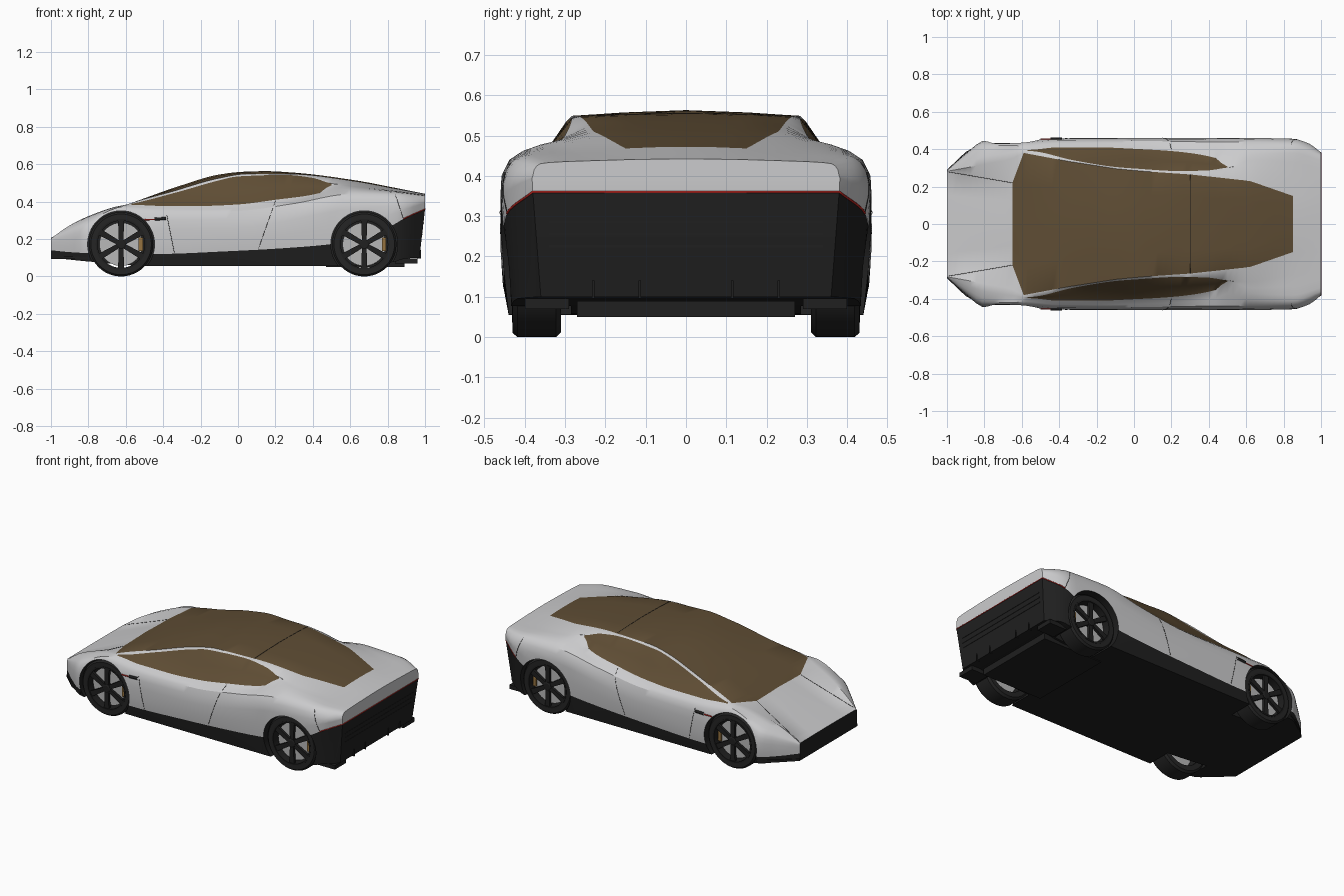
import bpy, bmesh, math
from mathutils import Matrix, Vector

if "Cube" in bpy.data.objects:
    bpy.data.objects.remove(bpy.data.objects["Cube"])


def mat(name, r, g, b):
    m = bpy.data.materials.new(name)
    m.diffuse_color = (r, g, b, 1)
    m.use_nodes = True
    m.node_tree.nodes["Principled BSDF"].inputs["Base Color"].default_value = m.diffuse_color
    return m


SILVER = mat("silver paint", .60, .60, .61)
GLASS = mat("bronze glass", .115, .075, .035)
BLACK = mat("black trim", .014, .014, .014)
RUBBER = mat("tyre rubber", .018, .018, .018)
DISC = mat("brake disc grey", .48, .48, .48)
RED = mat("lamp red", .50, .02, .015)
BRONZE = mat("caliper bronze", .30, .17, .05)

# Lengthwise body lines: (x, y, z) of half the car, roof centre to floor edge
CENTRE = [(-1, 0, .207), (-.8, 0, .295), (-.65, 0, .36), (-.5, 0, .418), (-.3, 0, .488), (-.1, 0, .545),
          (.03, 0, .56), (.15, 0, .563), (.3, 0, .555), (.62, 0, .515), (.85, 0, .472), (1, 0, .442)]
SCREEN = [(-1, .28, .205), (-.8, .246, .29), (-.65, .22, .355), (-.59, .38, .386), (-.35, .335, .455),
          (-.1, .296, .526), (.05, .282, .549), (.3, .265, .547), (.62, .23, .51), (.85, .15, .468), (1, .15, .44)]
WIN_TOP = [(-1, .282, .203), (-.9, .30, .273), (-.8, .32, .322), (-.65, .35, .374), (-.57, .391, .388),
           (-.32, .34, .452), (-.1, .305, .514), (0, .297, .535), (.25, .283, .543), (.4, .287, .527),
           (.5, .302, .497), (.62, .31, .486), (.85, .27, .458), (1, .25, .437)]
WIN_LOW = [(-1, .284, .199), (-.9, .345, .257), (-.8, .395, .306), (-.65, .405, .366), (-.57, .396, .383),
           (-.4, .41, .377), (-.2, .41, .377), (0, .402, .385), (.2, .39, .41), (.43, .355, .444),
           (.5, .307, .488), (.62, .37, .474), (.85, .38, .453), (1, .34, .433)]
SHOULDER = [(-1, .285, .193), (-.9, .365, .24), (-.8, .43, .28), (-.62, .432, .357), (-.4, .448, .34),
            (0, .445, .35), (.3, .44, .39), (.6, .438, .44), (.85, .43, .437), (1, .37, .425)]
FLANK = [(-1, .286, .178), (-.9, .375, .2), (-.8, .445, .22), (-.4, .458, .25), (0, .46, .26),
         (.6, .46, .36), (.85, .455, .38), (.94, .428, .39), (1, .38, .40)]
SILL = [(-1, .287, .14), (-.9, .375, .13), (-.8, .44, .125), (-.45, .452, .12), (-.05, .453, .135),
        (.3, .453, .155), (.55, .453, .18), (.82, .453, .27), (.88, .445, .305), (1, .38, .36)]
FLOOR = [(-1, .287, .10), (-.9, .37, .09), (-.8, .43, .08), (-.45, .44, .055), (.5, .44, .055),
         (.82, .435, .075), (.9, .42, .095), (1, .36, .10)]


def interp(row, x, k, linear=False):
    """Overshoot-free cubic through the points of one body line."""
    n = len(row)
    i = next((j for j in range(n - 1) if x <= row[j + 1][0] + 1e-9), n - 2)
    sec = [(row[j + 1][k] - row[j][k]) / (row[j + 1][0] - row[j][0]) for j in range(n - 1)]

    def tangent(j):
        if j in (0, n - 1):
            return sec[min(j, n - 2)]
        a, b = sec[j - 1], sec[j]
        return 0 if a * b <= 0 else 2 * a * b / (a + b)
    h = row[i + 1][0] - row[i][0]
    t = (x - row[i][0]) / h
    a, b = row[i][k], row[i + 1][k]
    if linear:
        return a + (b - a) * t
    return (a * (1 + 2 * t) * (1 - t) ** 2 + h * tangent(i) * t * (1 - t) ** 2
            + b * t * t * (3 - 2 * t) + h * tangent(i + 1) * t * t * (t - 1))


def section(x):
    """Half cross-section; the sill line is point 11, screen edge is point 2."""
    r = [Vector((x, interp(w, x, 1, w is SCREEN), interp(w, x, 2)))
         for w in (CENTRE, SCREEN, WIN_TOP, WIN_LOW, SHOULDER, FLANK, SILL, FLOOR)]
    flip = Vector((x, -r[1].y, r[1].z))

    def mid(a, b, c, d):
        return (9 * b + 9 * c - a - d) / 16
    pts = [r[0], mid(flip, r[0], r[1], r[2]), r[1], r[2], mid(*r[1:5]), r[3], mid(*r[2:6]), r[4],
           mid(*r[3:7]), r[5], mid(*r[4:8]), r[6], r[7], Vector((x, 0, r[7].z))]
    lean = max(0, (x - .85) / .15)
    for p in pts:
        p.x -= max(0, .36 - p.z) * .115 * lean
    return pts


def finish(name, bm, mats, smooth=True):
    bmesh.ops.recalc_face_normals(bm, faces=bm.faces)
    me = bpy.data.meshes.new(name)
    bm.to_mesh(me)
    bm.free()
    ob = bpy.data.objects.new(name, me)
    bpy.context.collection.objects.link(ob)
    for m in mats:
        me.materials.append(m)
    if smooth:
        shade(ob)
    return ob


def shade(ob):
    bpy.ops.object.select_all(action='DESELECT')
    ob.select_set(True)
    bpy.context.view_layer.objects.active = ob
    bpy.ops.object.shade_smooth_by_angle(angle=math.radians(32))


def box(name, centre, size, m):
    bm = bmesh.new()
    bmesh.ops.create_cube(bm, size=1, matrix=Matrix.Translation(centre) @ Matrix.Diagonal((*size, 1)))
    return finish(name, bm, [m], False)


def lathe(bm, profile, x, z, n=48, closed=True, index=0):
    """Revolve (radius, y) points around a wheel axle."""
    rings = [[bm.verts.new((x + r * math.cos(a), y, z + r * math.sin(a)))
              for a in (2 * math.pi * i / n for i in range(n))] for r, y in profile]
    pairs = list(zip(rings, rings[1:] + rings[:1])) if closed else list(zip(rings, rings[1:]))
    for p, q in pairs:
        for i in range(n):
            bm.faces.new((p[i], p[(i + 1) % n], q[(i + 1) % n], q[i])).material_index = index
    if not closed:
        for ring in (rings[0], rings[-1]):
            bm.faces.new(ring).material_index = index


def tube(name, paths, radius, m):
    cu = bpy.data.curves.new(name, 'CURVE')
    cu.dimensions, cu.bevel_depth, cu.bevel_resolution = '3D', radius, 1
    for path in paths:
        sp = cu.splines.new('POLY')
        sp.points.add(len(path) - 1)
        for p, co in zip(sp.points, path):
            p.co = (*co, 1)
    cu.materials.append(m)
    ob = bpy.data.objects.new(name, cu)
    bpy.context.collection.objects.link(ob)
    bpy.ops.object.select_all(action='DESELECT')
    ob.select_set(True)
    bpy.context.view_layer.objects.active = ob
    bpy.ops.object.convert(target='MESH')


def both(path):
    return [path, [Vector((p.x, -p.y, p.z)) for p in path]]


# Body shell
keys = [-.65, -.59, -.57, .5, .85]
grid = [-1 + i / 32 for i in range(65)]
xs = sorted(keys + [g for g in grid if all(abs(g - k) > .011 for k in keys)])
bm = bmesh.new()
rings = []
for x in xs:
    half = section(x)
    rings.append([bm.verts.new(p) for p in half + [Vector((p.x, -p.y, p.z)) for p in half[-2:0:-1]]])
N = len(rings[0])
for x0, x1, a, b in zip(xs, xs[1:], rings, rings[1:]):
    xm = (x0 + x1) / 2
    for i in range(N):
        f = bm.faces.new((a[i], a[(i + 1) % N], b[(i + 1) % N], b[i]))
        s = min(i, N - 1 - i)
        glazed = (s < 2 and -.65 < xm < .85) or (s in (3, 4) and -.57 < xm < .5)
        f.material_index = 1 if glazed else 2 if s >= 11 else 0
# Black nose panel and two-tone tail panel
for ring, front in ((rings[0], True), (rings[-1], False)):
    for i in range(13):
        quad = [ring[i], ring[i + 1], ring[(N - i - 1) % N], ring[(N - i) % N]]
        f = bm.faces.new(list(dict.fromkeys(quad)))
        f.material_index = 2 if front or i >= 11 else 0
body = finish("body_shell", bm, [SILVER, GLASS, BLACK], False)

# Wheel arches cut from the shell
AXLES, R = (-.625, .675), .172
bm = bmesh.new()
for ax in AXLES:
    for s in (1, -1):
        lathe(bm, [(.179, s * .285), (.179, s * .6)], ax, R, 64, False, 2)
cutter = finish("arch_cutter", bm, [SILVER, GLASS, BLACK], False)
cutter.hide_render = True
mod = body.modifiers.new("arches", 'BOOLEAN')
mod.operation, mod.solver, mod.object = 'DIFFERENCE', 'EXACT', cutter
bpy.context.view_layer.objects.active = body
bpy.ops.object.modifier_apply(modifier=mod.name)
bpy.data.objects.remove(cutter)
shade(body)

# Wheels: tyre, rim ring, brake disc, caliper, six spokes and hub
for ax, end in zip(AXLES, ("front", "rear")):
    for s, side in ((-1, "right"), (1, "left")):
        bm = bmesh.new()
        lathe(bm, [(.132, s * .31), (.16, s * .31), (.172, s * .322), (.172, s * .418),
                   (.162, s * .43), (.134, s * .43)], ax, R)
        finish(f"{end}_{side}_tyre", bm, [RUBBER])
        bm = bmesh.new()
        lathe(bm, [(.126, s * .315), (.136, s * .315), (.136, s * .432), (.126, s * .432)], ax, R)
        lathe(bm, [(.026, s * .40), (.026, s * .428), (.02, s * .432)], ax, R, 24, False)
        for k in range(6):
            spin = Matrix.Translation((ax, s * .418, R)) @ Matrix.Rotation(math.radians(90 + 60 * k), 4, 'Y')
            v = bmesh.ops.create_cube(bm, size=1, matrix=Matrix.Translation((.07, 0, 0)) @
                                      Matrix.Diagonal((.12, .016, .03, 1)))['verts']
            for p in v:
                p.co.z *= 1.1 if p.co.x > .07 else .8
            bmesh.ops.transform(bm, matrix=Matrix.Translation((0, 0, 0)) @ spin, verts=v)
        finish(f"{end}_{side}_rim", bm, [BLACK])
        bm = bmesh.new()
        lathe(bm, [(.116, s * .375), (.116, s * .395)], ax, R, 40, False)
        finish(f"{end}_{side}_brake_disc", bm, [DISC])
        box(f"{end}_{side}_caliper", (ax + .105, s * .39, R), (.022, .03, .07), BRONZE)


def on_flank(x, z):
    """Point on the body side at a given height."""
    p = section(x)
    for a, b in zip(p[5:11], p[6:12]):
        if b.z <= z <= a.z:
            return a.lerp(b, (a.z - z) / max(a.z - b.z, 1e-6))
    return p[5] if z > p[5].z else p[11]


def flank_line(x0, z0, x1, z1, n=12):
    return [on_flank(x0 + (x1 - x0) * i / n, z0 + (z1 - z0) * i / n) for i in range(n + 1)]


# Shut lines of doors, bonnet, tail and roof glass
seams = both(flank_line(-.38, .325, -.34, .125)) + both(flank_line(.2, .405, .11, .15))
seams += both(flank_line(.84, .44, .885, .31)) + both([section(-.99 + .0425 * i)[2] for i in range(9)])
roof = section(.3)[:3]
seams.append([Vector((p.x, -p.y, p.z)) for p in roof[::-1]] + roof[1:])
tube("shut_lines", seams, .0013, BLACK)

# Side vents and marker lamps
tube("side_vents", both(flank_line(-.445, .307, -.385, .31)), .009, BLACK)
tube("side_markers", both(flank_line(-.5, .303, -.445, .305)), .004, RED)

# Tail lamp strip wrapping round the corners
edge = [section(.885 + .023 * i)[11] for i in range(6)]
tube("tail_lamp_strip", [edge + [Vector((p.x, -p.y, p.z)) for p in edge[::-1]]], .003, RED)

# Tail slats, fins and lower blocks
for i, z in enumerate((.285, .255, .225)):
    box(f"tail_slat_{i}", (.995 - (.36 - z) * .115, 0, z), (.014, .68, .006), BLACK)
for i in (-2, -1, 1, 2):
    box("tail_fin", (.968, i * .115, .118), (.022, .006, .045), BLACK)
for s in (1, -1):
    box("lower_block", (.9, s * .345, .083), (.12, .11, .026), BLACK)
box("rear_floor", (.68, 0, .07), (.42, .54, .04), BLACK)

# Front splitter
bm = bmesh.new()
outline = [(-1, -.29), (-.9, -.385), (-.8, -.44), (-.8, .44), (-.9, .385), (-1, .29)]
f = bm.faces.new([bm.verts.new((x, y, .094)) for x, y in outline])
up = bmesh.ops.extrude_face_region(bm, geom=[f])['geom']
bmesh.ops.translate(bm, vec=(0, 0, .014), verts=[v for v in up if isinstance(v, bmesh.types.BMVert)])
finish("front_splitter", bm, [BLACK], False)
